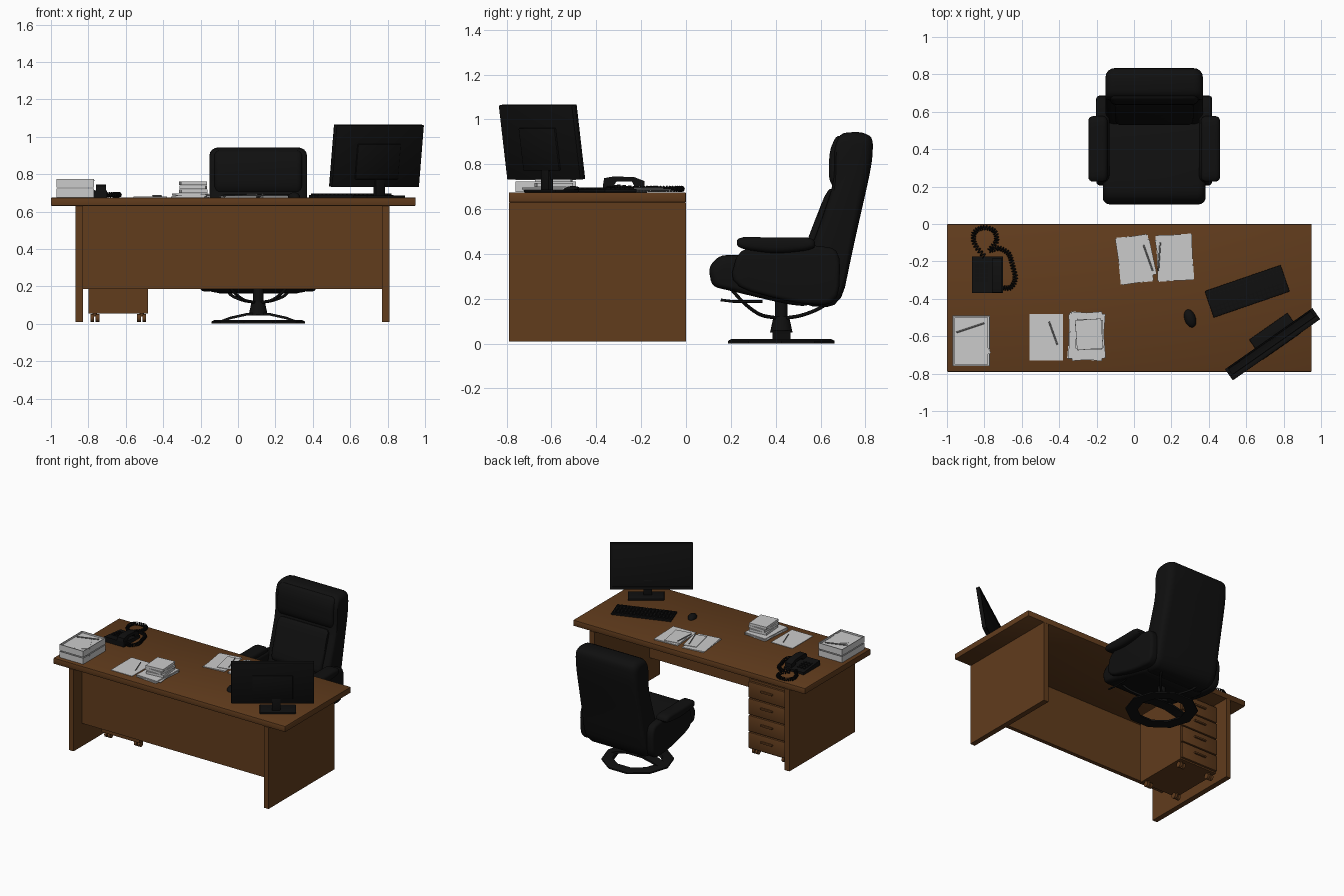
import bpy, bmesh, math, random
from mathutils import Matrix, Vector

if "Cube" in bpy.data.objects:
    bpy.data.objects.remove(bpy.data.objects["Cube"])

random.seed(4)

def material(name, rgb):
    m = bpy.data.materials.new(name)
    m.diffuse_color = (*rgb, 1)
    m.use_nodes = True
    m.node_tree.nodes["Principled BSDF"].inputs["Base Color"].default_value = m.diffuse_color
    return m

WOOD = material("wood", (0.12, 0.045, 0.012))
BLACK = material("black", (0.005, 0.005, 0.005))
PAPER = None  # default grey

def finish(name, bm, mat, matrix=Matrix()):
    bmesh.ops.recalc_face_normals(bm, faces=bm.faces[:])
    me = bpy.data.meshes.new(name)
    bm.to_mesh(me)
    bm.free()
    ob = bpy.data.objects.new(name, me)
    bpy.context.collection.objects.link(ob)
    ob.matrix_world = matrix
    if mat:
        me.materials.append(mat)
    bpy.ops.object.select_all(action='DESELECT')
    ob.select_set(True)
    bpy.context.view_layer.objects.active = ob
    bpy.ops.object.shade_smooth_by_angle(angle=math.radians(35))
    return ob

def place(x, y, z, deg=0, tilt=0):
    return (Matrix.Translation((x, y, z)) @ Matrix.Rotation(math.radians(deg), 4, 'Z')
            @ Matrix.Rotation(math.radians(tilt), 4, 'X'))

def bevel(bm, w, seg=2):
    if w:
        es = [e for e in bm.edges if e.calc_face_angle(0) > 0.5]
        bmesh.ops.bevel(bm, geom=es, offset=w, segments=seg, profile=0.5,
                        affect='EDGES', clamp_overlap=True)

def boxes(name, specs, mat, matrix=Matrix(), w=0):
    """specs: (centre, size[, z degrees])"""
    bm = bmesh.new()
    for c, s, *r in specs:
        m = place(*c, r[0] if r else 0) @ Matrix.Diagonal((*s, 1))
        bmesh.ops.create_cube(bm, size=1, matrix=m)
    bevel(bm, w)
    return finish(name, bm, mat, matrix)

def span(name, x, y, z, mat, w=0):
    c, s = zip(*[((a + b) / 2, b - a) for a, b in (x, y, z)])
    return boxes(name, [(c, s)], mat, w=w)

def loft(name, rings, mat, w=0):
    bm = bmesh.new()
    vs = [[bm.verts.new(p) for p in r] for r in rings]
    for a, b in zip(vs, vs[1:]):
        for i in range(len(a)):
            j = (i + 1) % len(a)
            bm.faces.new((a[i], a[j], b[j], b[i]))
    bm.faces.new(vs[0])
    bm.faces.new(vs[-1])
    bevel(bm, w)
    return finish(name, bm, mat)

def prism(name, pts, a, b, mat, axis='X', w=0):
    f = (lambda p, t: (t, *p)) if axis == 'X' else (lambda p, t: (p[0], t, p[1]))
    return loft(name, [[f(p, t) for p in pts] for t in (a, b)], mat, w)

def pad(name, pts, x0, x1, r, mat=BLACK):
    """soft cushion: smoothed y-z profile with rounded ends along x"""
    pts = [Vector(p) for p in pts]
    for _ in range(2):
        pts = [q for i, p in enumerate(pts) for n in [pts[(i + 1) % len(pts)]]
               for q in (p.lerp(n, .2), p.lerp(n, .8))]
    lo = Vector([min(p[i] for p in pts) for i in (0, 1)])
    hi = Vector([max(p[i] for p in pts) for i in (0, 1)])
    c, half = sum(pts, Vector((0, 0))) / len(pts), (hi - lo) / 2
    steps = [i * math.pi / 8 for i in range(5)]
    prof = [(x0 + r * (1 - math.sin(t)), r * (1 - math.cos(math.pi / 2 - t))) for t in steps[::-1]]
    prof = [(x0 + r * (1 - math.cos(t)), r * (1 - math.sin(t))) for t in steps]
    prof += [(x0 + x1 - x, d) for x, d in prof[::-1]]
    rings = [[(x, *[c[i] + (p[i] - c[i]) * (1 - d / half[i]) for i in (0, 1)]) for p in pts]
             for x, d in prof]
    return loft(name, rings, mat)

def cylinder(name, c, r, h, mat, axis='Z', n=20, r2=None):
    bm = bmesh.new()
    rot = Matrix.Rotation(math.pi / 2, 4, {'X': 'Y', 'Y': 'X', 'Z': 'Z'}[axis])
    bmesh.ops.create_cone(bm, cap_ends=True, segments=n, radius1=r, radius2=r if r2 is None else r2,
                          depth=h, matrix=Matrix.Translation(c) @ rot)
    return finish(name, bm, mat)

def smooth_path(pts, n):
    P = [Vector(p) for p in pts]
    P = [2 * P[0] - P[1]] + P + [2 * P[-1] - P[-2]]
    return [.5 * (2 * b + (c - a) * t + (2 * a - 5 * b + 4 * c - d) * t * t + (3 * b - a - 3 * c + d) * t ** 3)
            for a, b, c, d in zip(P, P[1:], P[2:], P[3:]) for t in [i / n for i in range(n)]] + [P[-2]]

def tube(name, pts, r, mat, res=2):
    cu = bpy.data.curves.new(name, 'CURVE')
    cu.dimensions, cu.bevel_depth, cu.bevel_resolution, cu.use_fill_caps = '3D', r, res, True
    sp = cu.splines.new('POLY')
    sp.points.add(len(pts) - 1)
    for p, q in zip(sp.points, pts):
        p.co = (*q, 1)
    ob = bpy.data.objects.new(name, cu)
    bpy.context.collection.objects.link(ob)
    cu.materials.append(mat)
    bpy.ops.object.select_all(action='DESELECT')
    ob.select_set(True)
    bpy.context.view_layer.objects.active = ob
    bpy.ops.object.convert(target='MESH')

# Desk
span("desk_top", (-1, .95), (-.79, 0), (.63, .675), WOOD, .005)
span("left_side_panel", (-.87, -.83), (-.79, 0), (.01, .63), WOOD)
span("right_side_panel", (.77, .81), (-.79, 0), (.01, .63), WOOD)
span("modesty_panel", (-.83, .77), (-.69, -.66), (.185, .63), WOOD)

# Drawer pedestal on casters
span("pedestal_body", (-.80, -.48), (-.50, -.075), (.055, .585), WOOD)
for i in range(4):
    z = .065 + i * .128
    span("drawer_front", (-.795, -.485), (-.076, -.058), (z, z + .12), WOOD, .003)
    span("drawer_handle", (-.69, -.59), (-.06, -.045), (z + .065, z + .078), WOOD, .003)
for x in (-.765, -.515):
    for y in (-.46, -.11):
        cylinder("caster_stem", (x, y, .048), .012, .02, WOOD, n=12)
        for d in (-.014, .014):
            cylinder("caster_wheel", (x + d, y, .03), .021, .02, WOOD, 'X', 16)

# Telephone with handset, buttons and coiled cord
prism("phone_base", [(-.37, .675), (-.175, .675), (-.175, .693), (-.37, .713)], -.867, -.70, BLACK, w=.004)
prism("phone_handset", [(-.37, .708), (-.32, .708), (-.31, .722), (-.24, .722), (-.23, .702), (-.185, .698),
                        (-.185, .725), (-.23, .742), (-.32, .746), (-.365, .738)], -.76, -.705, BLACK, w=.003)
boxes("phone_buttons", [((-.84 + i * .025, -.30 + j * .025, .7055 - j * .0025), (.016, .016, .01))
                        for i in range(3) for j in range(4)], BLACK)
path = smooth_path([(-.80, -.175), (-.85, -.11), (-.855, -.05), (-.81, -.02), (-.75, -.035), (-.735, -.09),
                    (-.77, -.14), (-.72, -.13), (-.67, -.16), (-.65, -.22), (-.635, -.29), (-.66, -.34),
                    (-.71, -.34)], 36)
coil = []
for i, p in enumerate(path[:-1]):
    t = (path[i + 1] - p).normalized()
    a = i * math.pi / 4
    side = Vector((-t.y, t.x)) * math.cos(a) * .011
    coil.append((p.x + side.x, p.y + side.y, .69 + .011 * math.sin(a)))
tube("phone_cord", coil, .0035, BLACK, 1)

# Letter trays with paper
for z in (.676, .729):
    t = .004
    boxes("letter_tray", [((-.87, -.625, z + .002), (.2, .27, t)), ((-.87, -.762 + t, z + .023), (.2, t, .046)),
                          ((-.87, -.492, z + .023), (.2, t, .046)), ((-.968, -.625, z + .023), (t, .27, .046)),
                          ((-.772, -.625, z + .023), (t, .27, .046))], PAPER)
    boxes("tray_paper", [((-.87, -.625, z + .02), (.18, .25, .034)),
                         ((-.85, -.65, z + .038), (.11, .15, .002), 30)], PAPER)

# Loose sheets and book stack
def sheets(name, x, y, sx, sy, z, deg, n, spread):
    boxes(name, [((x + random.uniform(-.005, .005), y, z + i * .004), (sx, sy, .003),
                  deg + random.uniform(-spread, spread)) for i in range(n)], PAPER)

sheets("single_sheet", -.467, -.605, .18, .25, .678, 0, 1, 0)
sheets("loose_pile", -.255, -.60, .18, .25, .678, 0, 5, 8)
for i, d in enumerate((5, -3, 4)):
    boxes("stacked_book", [((-.24, -.59, .708 + i * .022), (.14, .16, .018), d)], PAPER)
sheets("left_page", .005, -.19, .17, .25, .678, 7, 2, 2)
sheets("right_page", .215, -.18, .19, .245, .678, 3, 2, 2)
sheets("left_note", .055, -.185, .10, .19, .687, 12, 1, 0)
sheets("right_note", .185, -.17, .12, .19, .687, 10, 1, 0)

# Pencils
for a, b in (((-.455, -.52, .684), (-.41, -.645, .684)), ((-.95, -.58, .77), (-.80, -.53, .77)),
             ((.05, -.11, .693), (.10, -.25, .693)), ((.14, -.10, .693), (.13, -.25, .693))):
    tube("pencil", [a, b], .004, BLACK if a[2] < 0 else material("graphite", (.25, .25, .25)), 1)

# Keyboard and mouse
boxes("keyboard_base", [((0, 0, .007), (.43, .15, .014))], BLACK, place(.605, -.36, .675, 19), .003)
boxes("keyboard_keys", [((-.197 + i * .0232, -.055 + j * .022, .016), (.018, .017, .009))
                        for i in range(18) for j in range(6)], BLACK, place(.605, -.36, .675, 19))
bm = bmesh.new()
bmesh.ops.create_uvsphere(bm, u_segments=20, v_segments=12, radius=1)
bmesh.ops.bisect_plane(bm, geom=bm.verts[:] + bm.edges[:] + bm.faces[:], plane_co=(0, 0, 0),
                       plane_no=(0, 0, -1), clear_outer=True)
bmesh.ops.holes_fill(bm, edges=[e for e in bm.edges if e.is_boundary])
finish("mouse", bm, BLACK, place(.30, -.505, .675, 19) @ Matrix.Diagonal((.03, .05, .028, 1)))

# Monitor turned to the chair and tilted back
tilt = place(.7425, -.645, .898, 35, 8)
boxes("monitor_body", [((0, 0, 0), (.57, .022, .335))], BLACK, tilt, .004)
boxes("monitor_bezel", [((0, .013, s * .158), (.57, .006, .019)) for s in (-1, 1)]
      + [((s * .276, .013, 0), (.018, .006, .30)) for s in (-1, 1)], BLACK, tilt)
boxes("monitor_back", [((0, -.013, -.03), (.28, .012, .19))], BLACK, tilt, .004)
boxes("monitor_neck", [((0, 0, .06), (.06, .025, .12))], BLACK, place(.755, -.62, .68, 35), .003)
boxes("monitor_foot", [((0, 0, .006), (.25, .13, .012))], BLACK, place(.755, -.60, .675, 35), .004)

# Chair cushions
CX = .108
pad("chair_back", [(.50, .17), (.69, .16), (.75, .45), (.83, .80), (.835, .92), (.78, .945), (.69, .94),
                   (.66, .88), (.66, .72), (.60, .54), (.54, .38)], CX - .26, CX + .26, .05)
pad("headrest", [(.72, .70), (.72, .92), (.67, .93), (.64, .86), (.635, .74), (.66, .69)], CX - .235, CX + .235, .03)
pad("lumbar_cushion", [(.67, .69), (.63, .69), (.555, .50), (.52, .40), (.60, .38)], CX - .21, CX + .21, .03)
pad("chair_seat", [(.10, .34), (.15, .395), (.25, .395), (.56, .35), (.62, .25), (.55, .165), (.45, .175),
                   (.20, .235), (.115, .255)], CX - .275, CX + .275, .04)
for s in (-1, 1):
    a, b = sorted((CX + s * .25, CX + s * .352))
    pad("armrest_pad", [(.225, .425), (.23, .478), (.40, .472), (.57, .475), (.58, .42), (.40, .40)], a, b, .025)
    a, b = sorted((CX + s * .24, CX + s * .31))
    pad("armrest_side", [(.19, .26), (.24, .44), (.57, .44), (.69, .42), (.68, .17), (.48, .18)], a, b, .02)
    for pts in ([(.17, .20, .245), (.14, .26, .18), (.08, .33, .13), (.02, .40, .115)],
                [(.17, .64, .185), (.14, .58, .15), (.08, .51, .125), (.02, .45, .115)]):
        tube("seat_bracket", smooth_path([(CX + s * x, y, z) for x, y, z in pts], 5), .008, BLACK)

# Chair base: octagonal ring, arched bar, hub, lever
def octagon(r, z):
    return [(CX + r * math.cos(i * math.pi / 5), .425 + r * math.sin(i * math.pi / 5), z) for i in range(10)]
bm = bmesh.new()
rs = [[bm.verts.new(p) for p in octagon(r, z)] for r, z in ((.25, .001), (.25, .012), (.235, .02), (.175, .02), (.165, .001))]
for a, b in zip(rs, rs[1:] + rs[:1]):
    for i in range(10):
        j = (i + 1) % 10
        bm.faces.new((a[i], a[j], b[j], b[i]))
finish("chair_base_ring", bm, BLACK)
half = [(.21, .015), (.15, .038), (.06, .058)]
prism("base_arch", [(CX - x, z) for x, z in half] + [(CX + x, z) for x, z in half[::-1]]
      + [(CX + x, z - .014) for x, z in half] + [(CX - x, z - .014) for x, z in half[::-1]], .385, .465, BLACK, 'Y')
cylinder("chair_hub_collar", (CX, .425, .085), .05, .07, BLACK, r2=.035)
cylinder("chair_post", (CX, .425, .13), .028, .14, BLACK)
tube("recline_lever", [(CX + .25, .34, .188), (CX + .25, .21, .188), (CX + .25, .155, .195)], .006, BLACK)
